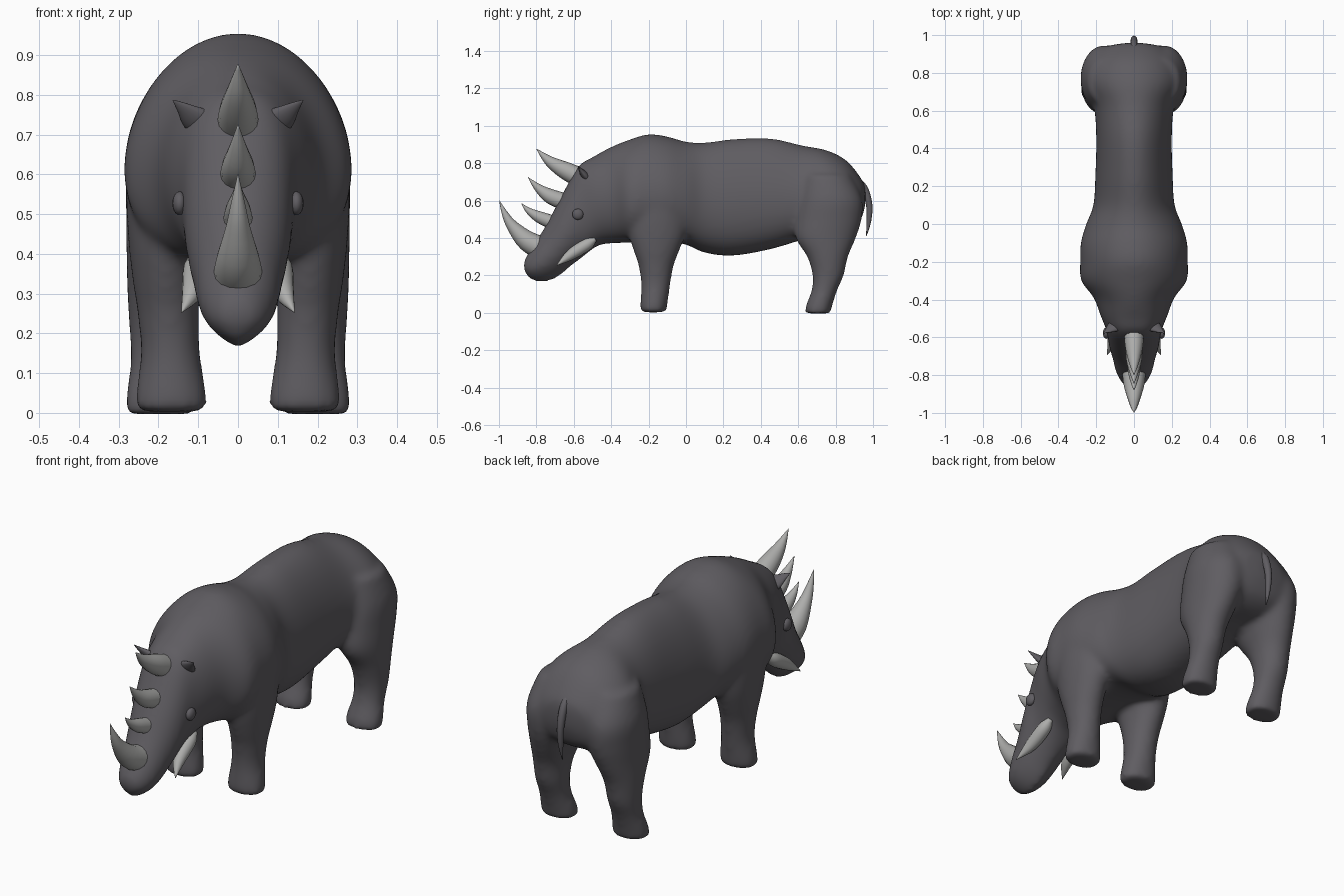
import bpy, bmesh, math
from mathutils import Vector

if "Cube" in bpy.data.objects:
    bpy.data.objects.remove(bpy.data.objects["Cube"])


def material(name, rgb):
    m = bpy.data.materials.new(name)
    m.diffuse_color = (*rgb, 1)
    m.use_nodes = True
    m.node_tree.nodes["Principled BSDF"].inputs["Base Color"].default_value = m.diffuse_color
    return m


HIDE = material("grey hide", (0.115, 0.109, 0.121))
HORN = material("pale horn", (0.42, 0.42, 0.41))


def refine(rows, steps=4):
    """Catmull-Rom interpolation of number rows."""
    out = []
    n = len(rows)
    for i in range(n - 1):
        a, b, c, d = (rows[max(0, min(n - 1, k))] for k in (i - 1, i, i + 1, i + 2))
        for s in range(steps):
            t = s / steps
            out.append([0.5 * (2 * q + (r - p) * t + (2 * p - 5 * q + 4 * r - s2) * t * t
                               + (3 * q - p - 3 * r + s2) * t ** 3)
                        for p, q, r, s2 in zip(a, b, c, d)])
    out.append(list(rows[-1]))
    return out


def loft(bm, rings, sides, shape=None):
    """Skin rings given as (centre, half axis, half axis); shape(y, s) adjusts the section."""
    loops = []
    for c, u, v in rings:
        loop = []
        for k in range(sides):
            co, si = math.cos(2 * math.pi * k / sides), math.sin(2 * math.pi * k / sides)
            if shape:
                power, drop = shape(c.y, si)
                co = math.copysign(abs(co) ** power, co)
                si -= drop * (1 - si * si)
            loop.append(bm.verts.new(c + u * co + v * si))
        loops.append(loop)
    for a, b in zip(loops, loops[1:]):
        for k in range(sides):
            j = (k + 1) % sides
            bm.faces.new((a[k], a[j], b[j], b[k]))
    bm.faces.new(loops[0][::-1])
    bm.faces.new(loops[-1])


def finish(bm, name, mat):
    bmesh.ops.recalc_face_normals(bm, faces=bm.faces)
    for f in bm.faces:
        f.smooth = True
    me = bpy.data.meshes.new(name)
    bm.to_mesh(me)
    bm.free()
    me.materials.append(mat)
    ob = bpy.data.objects.new(name, me)
    bpy.context.collection.objects.link(ob)
    return ob


def tapered(name, rows, mat, flat=1.0, sides=16):
    """Curved cone through rows of (x, y, z, radius); flat scales the thickness."""
    rows = refine(rows)
    pts = [Vector(r[:3]) for r in rows]
    rings = []
    for i, p in enumerate(pts):
        t = (pts[min(i + 1, len(pts) - 1)] - pts[max(i - 1, 0)]).normalized()
        u = (Vector((1, 0, 0)) - t * t.x).normalized()
        r = max(rows[i][3], 0.001)
        rings.append((p, u * r, t.cross(u) * r * flat))
    bm = bmesh.new()
    loft(bm, rings, sides)
    return finish(bm, name, mat)


def torso_shape(y, s):
    """Square brow, low-slung full belly, pointed muzzle below."""
    drop = 0.17 * min(1, max(0, (y + 0.5) / 0.2))
    if s > 0:
        return 1 - 0.3 * max(0, 1 - abs(y + 0.58) / 0.16), drop
    return 0.85 + 1.0 * min(1, max(0, (-0.52 - y) / 0.25)), drop


# Torso and head: top y, top z, bottom y, bottom z, half width
TORSO = [
    (.96, .66, .958, .57, .04), (.942, .71, .925, .48, .165), (.86, .813, .85, .43, .24),
    (.75, .87, .75, .42, .258), (.62, .895, .62, .39, .212), (.45, .933, .45, .34, .20),
    (.25, .929, .25, .306, .205), (.10, .91, .10, .322, .215), (0, .915, 0, .365, .253),
    (-.10, .943, -.10, .38, .282), (-.20, .955, -.20, .38, .285), (-.30, .927, -.30, .375, .28),
    (-.40, .887, -.38, .373, .214), (-.50, .832, -.47, .36, .177), (-.578, .78, -.55, .30, .146),
    (-.668, .62, -.62, .245, .132), (-.743, .48, -.69, .187, .112), (-.803, .38, -.76, .163, .096),
    (-.855, .30, -.832, .178, .062), (-.87, .262, -.864, .22, .022)]
# Legs: height, centre y, half depth, centre x, half width
FRONT_LEG = [
    (.003, -.175, .070, .168, .089), (.045, -.172, .073, .168, .090), (.15, -.162, .078, .17, .075),
    (.25, -.16, .094, .175, .078), (.33, -.158, .122, .18, .085), (.42, -.155, .153, .18, .095),
    (.52, -.155, .165, .175, .106), (.62, -.155, .168, .165, .113), (.76, -.155, .15, .13, .10)]
REAR_LEG = [
    (-.003, .705, .069, .194, .089), (.04, .712, .071, .195, .088), (.12, .74, .069, .197, .075),
    (.20, .76, .084, .197, .076), (.30, .757, .110, .193, .086), (.40, .747, .162, .176, .105),
    (.50, .762, .178, .16, .122), (.61, .772, .17, .155, .125), (.74, .75, .13, .13, .11)]

bm = bmesh.new()
loft(bm, [(Vector((0, (a + c) / 2, (b + d) / 2)), Vector((w, 0, 0)),
           Vector((0, (a - c) / 2, (b - d) / 2))) for a, b, c, d, w in refine(TORSO)], 48, torso_shape)
for leg in (FRONT_LEG, REAR_LEG):
    for side in (-1, 1):
        loft(bm, [(Vector((side * x, y, z)), Vector((rx, 0, 0)), Vector((0, ry, 0)))
                  for z, y, ry, x, rx in refine(leg)], 24)
body = finish(bm, "body", HIDE)
# Fuse the legs into the torso and soften the joins
fuse = body.modifiers.new("fuse", 'REMESH')
fuse.mode = 'VOXEL'
fuse.voxel_size = 0.013
fuse.use_smooth_shade = True
soft = body.modifiers.new("soften", 'SMOOTH')
soft.factor = 0.5
soft.iterations = 14

# Row of four horns along the face
HORNS = {
    "nose_horn": [(-.75, .335, .064), (-.85, .385, .055), (-.93, .467, .031), (-.968, .53, .017), (-.998, .60, .001)],
    "lower_face_horn": [(-.69, .475, .039), (-.78, .51, .032), (-.84, .545, .017), (-.88, .585, .001)],
    "upper_face_horn": [(-.62, .585, .046), (-.72, .62, .041), (-.79, .668, .022), (-.845, .725, .001)],
    "brow_horn": [(-.53, .705, .054), (-.64, .758, .048), (-.73, .811, .028), (-.80, .877, .001)]}
for name, rows in HORNS.items():
    tapered(name, [(0, *r) for r in rows], HORN)

# Paired parts: tusks, ears and eyes
for side, label in ((-1, "left"), (1, "right")):
    tapered(label + "_tusk", [(side * .105, -.485, .395, .012), (side * .105, -.53, .365, .032),
                              (side * .113, -.62, .308, .028), (side * .142, -.692, .253, .001)], HORN)
    tapered(label + "_ear", [(side * .07, -.525, .715, .045), (side * .108, -.545, .74, .038),
                             (side * .138, -.565, .766, .018), (side * .163, -.578, .786, .002)], HIDE, 0.5)
    bm = bmesh.new()
    bmesh.ops.create_uvsphere(bm, u_segments=16, v_segments=10, radius=0.03)
    bmesh.ops.scale(bm, vec=(.6, 1, 1), verts=bm.verts)
    bmesh.ops.translate(bm, vec=(side * .147, -.578, .527), verts=bm.verts)
    finish(bm, label + "_eye", HIDE)

# Tail hanging from the rump
tapered("tail", [(0, .90, .73, .010), (0, .952, .67, .018), (0, .979, .58, .017),
                 (0, .978, .49, .012), (0, .964, .412, .002)], HIDE, sides=12)
